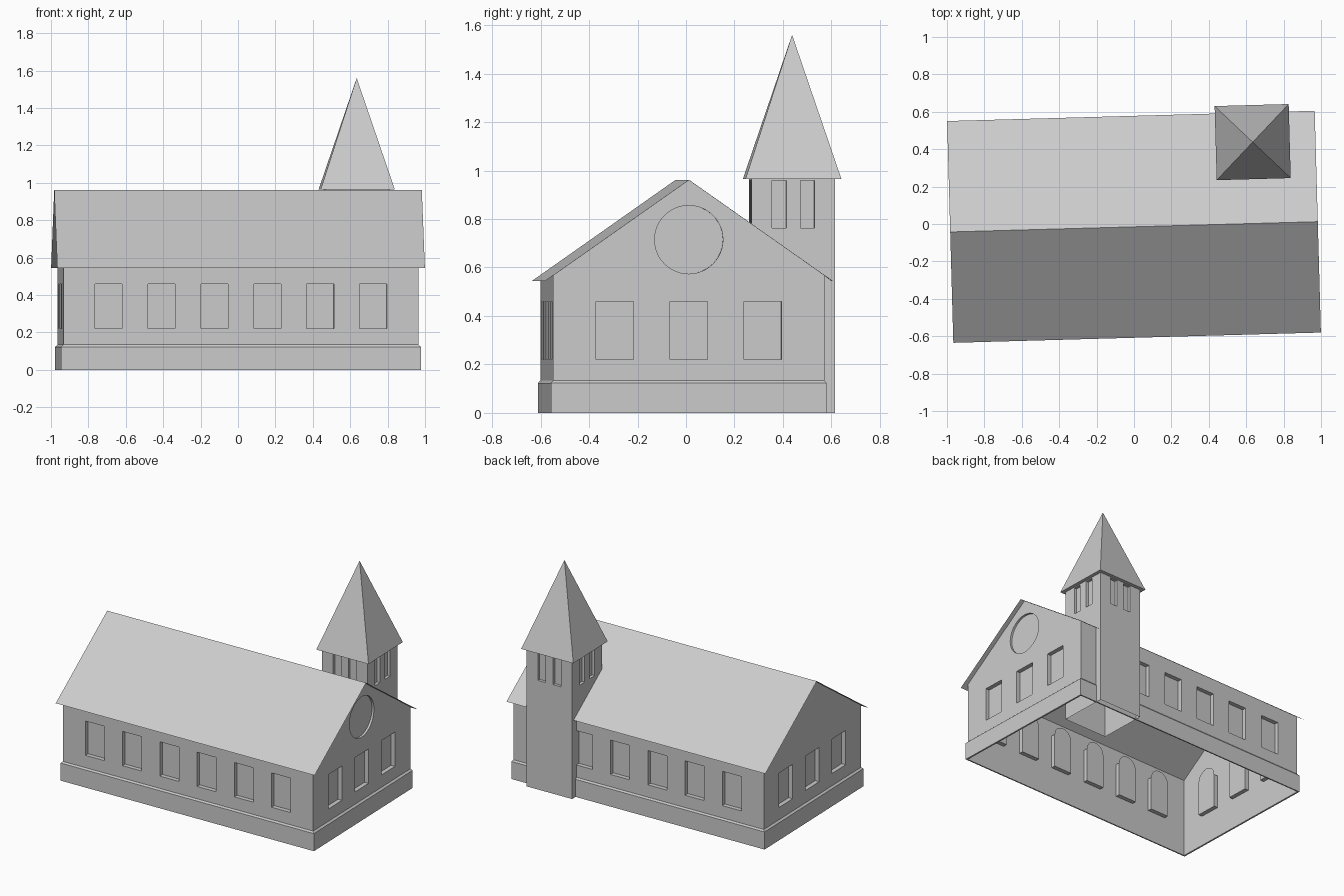
import bpy, bmesh, math
from mathutils import Matrix, Vector

if "Cube" in bpy.data.objects:
    bpy.data.objects.remove(bpy.data.objects["Cube"])

# One plain grey for the whole building
grey = bpy.data.materials.new("light_grey")
grey.use_nodes = True
COLOUR = (0.6, 0.6, 0.6, 1)
grey.diffuse_color = COLOUR
grey.node_tree.nodes["Principled BSDF"].inputs["Base Color"].default_value = COLOUR

# The building stands slightly turned on its site
PLACE = Matrix.Translation((0, -0.015, 0)) @ Matrix.Rotation(math.radians(1.6), 4, 'Z')

HX, HY = 0.95, 0.56             # half size of the walls
EAVE_Y, EAVE_Z, RIDGE = 0.593, 0.545, 0.962
TX, TY, TH = 0.647, 0.435, 0.173  # tower centre and half width
TOWER_TOP = 0.965
DEPTH = 0.03                    # window recess


def finish(name, bm, place=True):
    mesh = bpy.data.meshes.new(name)
    bm.to_mesh(mesh)
    bm.free()
    mesh.materials.append(grey)
    obj = bpy.data.objects.new(name, mesh)
    bpy.context.collection.objects.link(obj)
    if place:
        obj.matrix_world = PLACE
    return obj


def add_box(bm, centre, size):
    m = Matrix.Translation(centre) @ Matrix.Diagonal((*size, 1))
    bmesh.ops.create_cube(bm, size=1, matrix=m)


def skin(bm, rings):
    """Join successive closed rings of vertices with quads."""
    for a, b in zip(rings, rings[1:]):
        n = len(a)
        for i in range(n):
            bm.faces.new((a[i], a[(i + 1) % n], b[(i + 1) % n], b[i]))


def ring(bm, hx, hy, z):
    return [bm.verts.new((sx * hx, sy * hy, z))
            for sx, sy in ((-1, -1), (1, -1), (1, 1), (-1, 1))]


def carve(obj, cutter, drop):
    """Cut the pockets, then remove the faces that leave the shell open."""
    cutter.hide_render = True
    mod = obj.modifiers.new("pockets", 'BOOLEAN')
    mod.object, mod.operation, mod.solver = cutter, 'DIFFERENCE', 'EXACT'
    bpy.context.view_layer.update()
    graph = bpy.context.evaluated_depsgraph_get()
    mesh = bpy.data.meshes.new_from_object(obj.evaluated_get(graph))
    obj.modifiers.clear()
    bm = bmesh.new()
    bm.from_mesh(mesh)
    bm.normal_update()
    bmesh.ops.delete(bm, geom=[f for f in bm.faces if drop(f)], context='FACES')
    bm.to_mesh(obj.data)
    bm.free()
    bpy.data.meshes.remove(mesh)
    bpy.data.objects.remove(cutter)


# Nave walls: a gabled prism carved with window pockets
slope = (RIDGE - EAVE_Z) / EAVE_Y
shoulder = RIDGE - slope * HY
profile = [(-HY, 0), (HY, 0), (HY, shoulder), (0, RIDGE), (-HY, shoulder)]
bm = bmesh.new()
base = bm.faces.new([bm.verts.new((-HX, y, z)) for y, z in profile])
ext = bmesh.ops.extrude_face_region(bm, geom=[base], use_keep_orig=True)
bmesh.ops.translate(bm, vec=(2 * HX, 0, 0),
                    verts=[v for v in ext["geom"] if isinstance(v, bmesh.types.BMVert)])
bmesh.ops.recalc_face_normals(bm, faces=bm.faces)
walls = finish("nave_walls", bm)

SILL, HEAD = 0.22, 0.46
mid, tall = (SILL + HEAD) / 2, HEAD - SILL
side_windows = [0.283 * (i - 2.5) for i in range(6)]
end_windows = [-0.305, 0, 0.305]
cuts, arches = bmesh.new(), bmesh.new()


def arch(origin, along, radius):
    """Half-round head of the window pane, behind the wall."""
    pts = [Vector(origin) + Vector(along) * radius * math.cos(a) + Vector((0, 0, radius * math.sin(a)))
           for a in (math.pi * k / 12 for k in range(13))]
    arches.faces.new([arches.verts.new(p) for p in pts])


for s in (-1, 1):
    for x in side_windows:
        add_box(cuts, (x, s * HY, mid), (0.145, 2 * DEPTH, tall))
        arch((x, s * (HY - DEPTH), HEAD), (1, 0, 0), 0.0725)
    for y in end_windows:
        add_box(cuts, (s * HX, y, mid), (2 * DEPTH, 0.155, tall))
        arch((s * (HX - DEPTH), y, HEAD), (0, 1, 0), 0.0775)
# Round gable window on one end
bmesh.ops.create_cone(cuts, cap_ends=True, segments=48, radius1=0.141, radius2=0.141, depth=0.03,
                      matrix=Matrix.Translation((HX, 0, 0.715)) @ Matrix.Rotation(math.pi / 2, 4, 'Y'))
carve(walls, finish("nave_cutter", cuts),
      lambda f: f.calc_center_median().z < 0.01
      or (f.normal.z > 0.5 and f.calc_center_median().z > 0.75 and abs(f.normal.y) > 0.3))
finish("arched_window_heads", arches)

# Plinth with a sloped top
bm = bmesh.new()
skin(bm, [ring(bm, HX, HY, 0), ring(bm, 0.962, 0.569, 0),
          ring(bm, 0.962, 0.569, 0.123), ring(bm, HX, HY, 0.134)])
bmesh.ops.recalc_face_normals(bm, faces=bm.faces)
finish("plinth", bm)

# Nave roof: two thin slopes
bm = bmesh.new()
edges = [[bm.verts.new((x, y, z)) for x in (-0.983, 0.983)]
         for y, z in ((-EAVE_Y, EAVE_Z), (0, RIDGE), (EAVE_Y, EAVE_Z))]
for a, b in zip(edges, edges[1:]):
    bm.faces.new((a[0], a[1], b[1], b[0]))
finish("nave_roof", bm)

# Tower: hollow shaft with paired belfry slots on each side
bm = bmesh.new()
add_box(bm, (TX, TY, TOWER_TOP / 2), (2 * TH, 2 * TH, TOWER_TOP))
tower = finish("tower_shaft", bm)
cuts = bmesh.new()
for s in (-1, 1):
    for off in (-0.058, 0.058):
        add_box(cuts, (TX + off, TY + s * TH, 0.861), (0.058, 0.04, 0.196))
        add_box(cuts, (TX + s * TH, TY + off, 0.861), (0.04, 0.058, 0.196))
carve(tower, finish("tower_cutter", cuts), lambda f: f.calc_center_median().z < 0.01)

# Spire: four-sided pyramid
bm = bmesh.new()
bmesh.ops.create_cone(bm, cap_ends=True, segments=4, radius1=0.198 * math.sqrt(2), radius2=0,
                      depth=1.56 - TOWER_TOP,
                      matrix=Matrix.Translation((TX, TY, (1.56 + TOWER_TOP) / 2))
                      @ Matrix.Rotation(math.pi / 4, 4, 'Z'))
finish("spire", bm)
